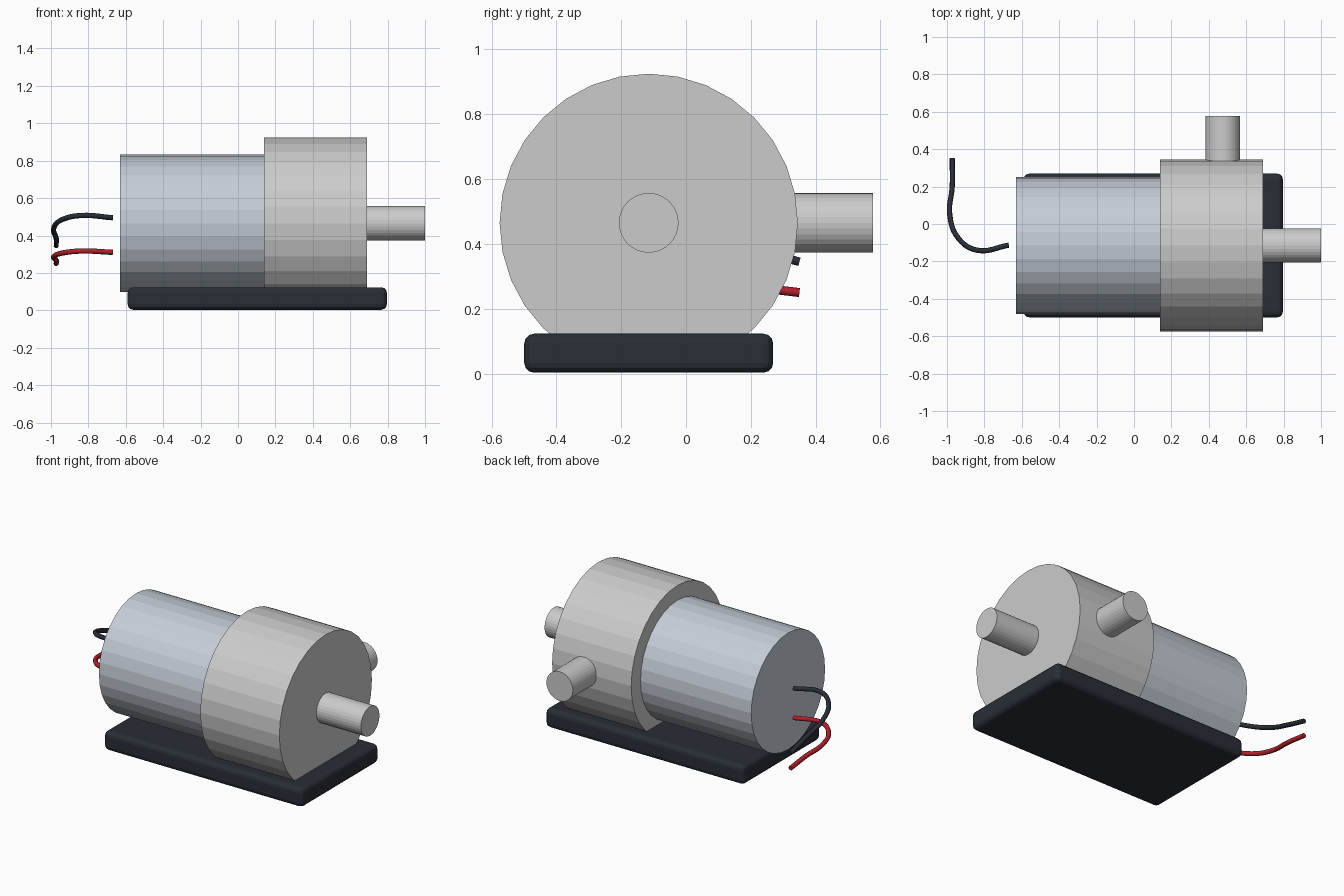
import bpy
from math import pi

if "Cube" in bpy.data.objects:
    bpy.data.objects.remove(bpy.data.objects["Cube"])

AXIS_Y, AXIS_Z = -0.115, 0.465


def material(name, color):
    m = bpy.data.materials.new(name)
    m.diffuse_color = (*color, 1)
    m.use_nodes = True
    m.node_tree.nodes["Principled BSDF"].inputs["Base Color"].default_value = m.diffuse_color
    return m


steel = material("motor_steel", (0.56, 0.61, 0.68))
plastic = material("pump_plastic", (0.78, 0.78, 0.78))
dark = material("dark_rubber", (0.022, 0.027, 0.037))
red = material("red_insulation", (0.45, 0.015, 0.025))


def cylinder(name, radius, length, loc, rot, mat):
    bpy.ops.mesh.primitive_cylinder_add(vertices=32, radius=radius, depth=length,
                                        location=loc, rotation=rot)
    ob = bpy.context.object
    ob.name = name
    ob.data.materials.append(mat)


def cylinder_x(name, radius, x0, x1, mat):
    cylinder(name, radius, x1 - x0, ((x0 + x1) / 2, AXIS_Y, AXIS_Z), (0, pi / 2, 0), mat)


# Motor can, pump head and axial port share one axis
cylinder_x("motor_body", 0.367, -0.63, 0.14, steel)
cylinder_x("pump_head", 0.46, 0.14, 0.69, plastic)
cylinder_x("inlet_port", 0.092, 0.65, 1.0, plastic)

# Side port pointing to the back
cylinder("outlet_port", 0.092, 0.32, (0.475, 0.417, AXIS_Z), (pi / 2, 0, 0), plastic)

# Rounded mounting plate
bpy.ops.mesh.primitive_cube_add(size=1, location=(0.103, AXIS_Y, 0.063))
base = bpy.context.object
base.name = "mounting_base"
base.scale = (1.386, 0.768, 0.12)
bpy.ops.object.transform_apply(location=False, rotation=False, scale=True)
base.location.z = 0.063
base.data.materials.append(dark)
bevel = base.modifiers.new("rounded_edges", 'BEVEL')
bevel.width = 0.03
bevel.segments = 3

# Two lead wires following the same plan curve at different heights
PLAN = [(-0.67, -0.113), (-0.84, -0.14), (-0.94, -0.075), (-0.985, 0.05),
        (-0.972, 0.2), (-0.972, 0.35)]


def wire(name, heights, mat):
    cu = bpy.data.curves.new(name, 'CURVE')
    cu.dimensions = '3D'
    cu.bevel_depth = 0.014
    cu.bevel_resolution = 2
    cu.resolution_u = 6
    cu.use_fill_caps = True
    sp = cu.splines.new('BEZIER')
    sp.bezier_points.add(len(PLAN) - 1)
    for p, (x, y), z in zip(sp.bezier_points, PLAN, heights):
        p.co = (x, y, z)
        p.handle_left_type = p.handle_right_type = 'AUTO'
    cu.materials.append(mat)
    bpy.context.collection.objects.link(bpy.data.objects.new(name, cu))


wire("black_wire", (0.495, 0.507, 0.485, 0.44, 0.385, 0.345), dark)
wire("red_wire", (0.31, 0.317, 0.306, 0.288, 0.268, 0.25), red)
